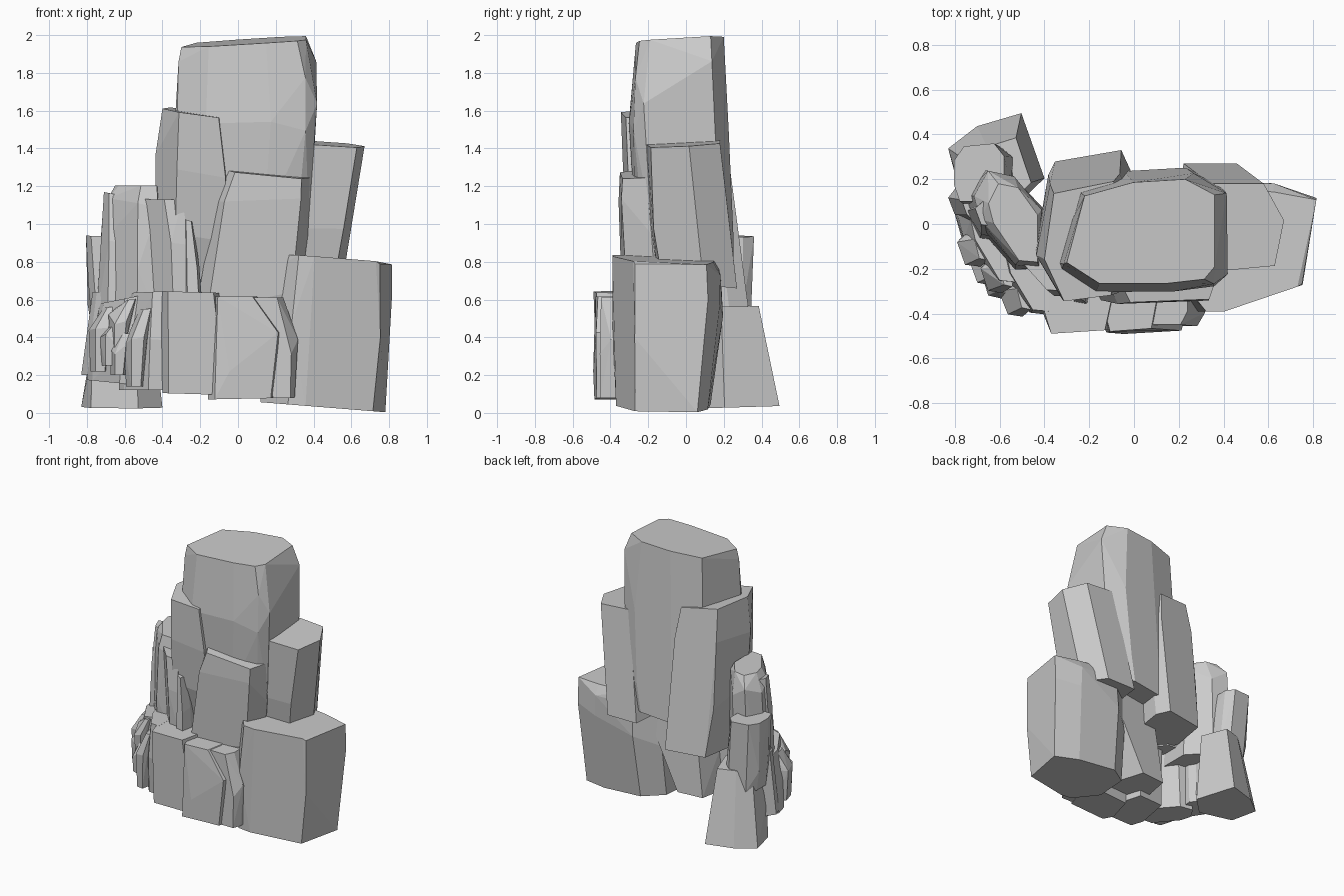
import bpy, bmesh, math, random

random.seed(4)

# Cross-sections in the unit square (rescaled to each level's extents)
CHIP = [(.0, .30), (.12, .0), (.82, .0), (1, .22), (1, .78), (.80, 1), (.20, .95), (.0, .70)]
HEX = [(.0, .35), (.25, .0), (.85, .05), (1, .80), (.88, 1), (.12, .90)]
SLAB = [(.0, .25), (.10, .0), (.90, .04), (1, .40), (.80, 1), (.15, .95)]
PENT = [(.0, .62), (.30, .06), (.85, .0), (1, .45), (.65, 1)]
TOWER = [(.0, .20), (.22, .0), (.68, .0), (.93, .04), (1, .16), (1, .85), (.80, 1), (.45, .97), (.12, .84)]
BOULDER = [(.0, .30), (.22, .0), (.36, .0), (.90, .20), (1, .86), (.72, .97), (.25, 1), (.03, .80)]
WEDGE = [(.0, .62), (.30, .86), (.76, 1), (1, .30), (.70, .0), (.12, .15)]
FAN = [(.0, .10), (.30, .0), (.90, .06), (1, .58), (.78, 1), (.20, 1)]
DIAG = [(.0, .75), (.10, .50), (.62, .02), (1, .0), (1, .60), (.60, .95), (.20, 1)]


def rock(name, section, levels, jitter=.018):
    """Faceted stone: hull of a section swept through (z, x0, x1, y0, y1, slope_x, slope_y)."""
    bm = bmesh.new()
    for i, (z, x0, x1, y0, y1, sx, sy) in enumerate(levels):
        inner = 0 < i < len(levels) - 1
        for u, v in section:
            j = jitter if inner else 0
            x = x0 + (x1 - x0) * u
            y = y0 + (y1 - y0) * v
            h = z + sx * (x - (x0 + x1) / 2) + sy * (y - (y0 + y1) / 2)
            bm.verts.new((x - j * random.random() * (2 * u - 1),
                          y - j * random.random() * (2 * v - 1),
                          h + random.uniform(-6, 6) * j))
    bmesh.ops.convex_hull(bm, input=bm.verts[:])
    loose = [v for v in bm.verts if not v.link_faces]
    bmesh.ops.delete(bm, geom=loose, context='VERTS')
    bmesh.ops.dissolve_limit(bm, angle_limit=math.radians(4), verts=bm.verts[:], edges=bm.edges[:])
    bmesh.ops.recalc_face_normals(bm, faces=bm.faces[:])
    me = bpy.data.meshes.new(name)
    bm.to_mesh(me)
    bm.free()
    ob = bpy.data.objects.new(name, me)
    bpy.context.collection.objects.link(ob)
    return ob


# Tall central stones
rock("central_tower", TOWER, [
    (.72, -.36, .34, -.22, .25, .1, 0),
    (1.05, -.38, .39, -.28, .265, 0, 0),
    (1.58, -.34, .42, -.315, .235, 0, 0),
    (1.80, -.32, .415, -.29, .215, 0, 0),
    (1.965, -.30, .36, -.265, .20, .06, .06)])
rock("left_tall_column", HEX, [
    (.56, -.40, -.01, -.18, .33, 0, 0),
    (1.00, -.45, .00, -.31, .29, 0, 0),
    (1.35, -.44, .00, -.35, .24, 0, 0),
    (1.59, -.40, -.05, -.345, .19, -.14, .04)])
rock("right_column", FAN, [
    (.68, .14, .55, -.15, .27, 0, -.1),
    (1.05, .18, .615, -.20, .23, 0, 0),
    (1.425, .26, .67, -.21, .18, -.07, .05)])
rock("front_column", SLAB, [
    (.14, -.24, .06, -.24, .10, 0, 0),
    (.60, -.22, .34, -.34, .10, 0, 0),
    (.90, -.17, .375, -.36, .08, 0, 0),
    (1.13, -.13, .385, -.36, .05, 0, 0),
    (1.27, -.06, .38, -.35, .00, -.10, .08)], .01)

# Large boulder on the right
rock("right_boulder", BOULDER, [
    (.03, .12, .78, -.37, .13, -.08, 0),
    (.50, .12, .83, -.395, .20, 0, 0),
    (.70, .14, .82, -.395, .20, 0, 0),
    (.815, .19, .79, -.39, .16, -.07, -.03)])

# Low front row
rock("front_block_left", SLAB, [
    (.10, -.40, -.08, -.47, -.10, -.03, 0),
    (.36, -.41, -.06, -.49, -.10, 0, 0),
    (.64, -.40, -.10, -.49, -.10, -.03, 0)], .008)
rock("front_block_middle", SLAB, [
    (.075, -.16, .21, -.485, -.20, .02, 0),
    (.32, -.08, .25, -.495, -.16, 0, 0),
    (.615, -.13, .10, -.48, -.14, 0, 0)])
rock("front_block_right", CHIP, [
    (.08, .17, .30, -.455, -.20, 0, 0),
    (.35, .13, .32, -.46, -.18, 0, 0),
    (.61, .06, .24, -.45, -.16, 0, 0)], .008)

# Left stepped columns, set on a diagonal
rock("left_column", DIAG, [
    (.45, -.76, -.40, -.20, .24, 0, 0),
    (.85, -.745, -.40, -.22, .24, 0, 0),
    (1.10, -.72, -.41, -.20, .24, 0, 0),
    (1.205, -.65, -.43, -.17, .18, 0, 0)])
rock("left_column_sliver", PENT, [
    (.50, -.75, -.55, -.08, .14, 0, 0),
    (.95, -.73, -.58, -.06, .14, 0, 0),
    (1.16, -.71, -.62, -.01, .12, -.2, 0)], .008)
rock("left_front_column", DIAG, [
    (.55, -.49, -.25, -.32, -.02, 0, 0),
    (.85, -.52, -.25, -.33, .00, 0, 0),
    (1.13, -.545, -.295, -.30, .00, -.02, 0)], .01)
rock("thin_front_shard", PENT, [
    (.58, -.30, -.19, -.36, -.18, 0, 0),
    (.80, -.29, -.20, -.35, -.18, 0, 0),
    (1.02, -.29, -.24, -.33, -.20, -.3, 0)], .006)
rock("back_left_column", CHIP, [
    (.42, -.77, -.54, .08, .34, 0, 0),
    (.62, -.80, -.54, .07, .365, 0, 0),
    (.935, -.805, -.58, .10, .36, -.03, 0)])
rock("back_left_wedge", WEDGE, [
    (.03, -.83, -.40, .08, .495, 0, .03),
    (.22, -.83, -.40, .08, .47, 0, 0),
    (.57, -.74, -.46, .10, .385, 0, -.03)])

# Base stones wrapping the front left corner
rock("corner_block", DIAG, [
    (.12, -.63, -.38, -.38, -.05, 0, 0),
    (.40, -.62, -.37, -.41, -.05, 0, 0),
    (.64, -.57, -.38, -.39, -.05, .05, 0)], .01)
rock("outer_corner_block", DIAG, [
    (.16, -.80, -.52, -.25, .14, -.1, 0),
    (.36, -.79, -.52, -.28, .14, 0, 0),
    (.60, -.73, -.52, -.26, .12, .2, 0)], .01)
rock("side_block", DIAG, [
    (.20, -.83, -.55, -.10, .19, 0, 0),
    (.42, -.80, -.55, -.11, .18, 0, 0),
    (.64, -.77, -.55, -.08, .17, 0, 0)], .01)

# Small shards: centre x, y, bottom, top, width, lean
for i, (x, y, z0, z1, w, lean) in enumerate([
        (-.54, -.35, .14, .55, .13, .05), (-.63, -.28, .20, .42, .11, .03),
        (-.68, -.22, .25, .48, .11, .04), (-.73, -.13, .22, .56, .13, .05),
        (-.63, -.25, .34, .60, .12, .06)]):
    m = z0 + (z1 - z0) * .6
    h = w / 2
    rock(f"corner_shard_{i + 1}", PENT, [
        (z0, x - h * .8, x + h * .6, y - h * .7, y + .12, 0, 0),
        (m, x - h, x + h, y - h, y + .12, 0, 0),
        (z1, x - h * .5 + lean, x + h * .6 + lean, y - h * .5, y + .12, .1, 0)], .006)
